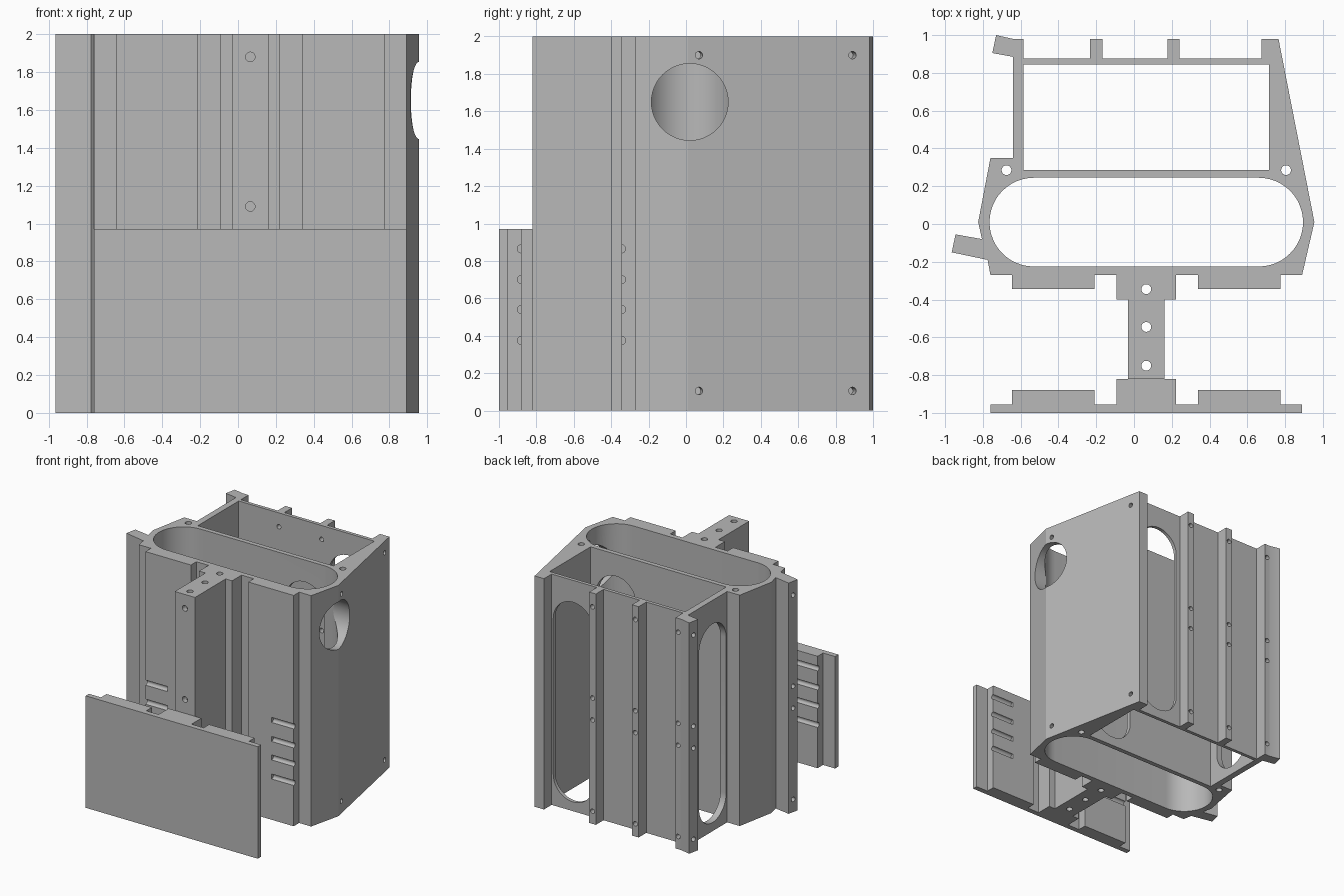
import bpy, bmesh, math
from mathutils import Vector

cube = bpy.data.objects.get("Cube")
if cube:
    bpy.data.objects.remove(cube, do_unlink=True)

MID = 0.065                       # symmetry plane of the front details
HOLE_Z = (0.11, 0.9, 1.09, 1.88)  # screw hole heights
GROOVE_Z = (0.375, 0.54, 0.7, 0.865)

grey = bpy.data.materials.new("plain_grey")
grey.use_nodes = True
colour = (0.48, 0.48, 0.48, 1)
grey.diffuse_color = colour
grey.node_tree.nodes["Principled BSDF"].inputs["Base Color"].default_value = colour


def prism(bm, points, offset):
    """Extrude a closed outline along an offset vector."""
    part = bmesh.new()
    face = part.faces.new([part.verts.new(p) for p in points])
    top = bmesh.ops.extrude_face_region(part, geom=[face])
    bmesh.ops.translate(part, vec=offset,
                        verts=[v for v in top["geom"] if isinstance(v, bmesh.types.BMVert)])
    bmesh.ops.recalc_face_normals(part, faces=part.faces[:])
    mesh = bpy.data.meshes.new("part")
    part.to_mesh(mesh)
    part.free()
    bm.from_mesh(mesh)
    bpy.data.meshes.remove(mesh)


def stadium(a, b, radius, n=24):
    """Outline of a slot from centre a to centre b."""
    a, b = Vector(a), Vector(b)
    start = math.atan2((b - a).y, (b - a).x) - math.pi / 2
    points = []
    for centre, base in ((b, start), (a, start + math.pi)):
        for i in range(n + 1):
            t = base + math.pi * i / n
            points.append(centre + radius * Vector((math.cos(t), math.sin(t))))
    return points


def drill(bm, start, direction, depth, radius, n=20):
    """Add a round cutter from a start point along a direction."""
    d = Vector(direction).normalized()
    u = d.orthogonal().normalized()
    w = d.cross(u)
    ring = [Vector(start) + radius * (u * math.cos(t) + w * math.sin(t))
            for t in (2 * math.pi * i / n for i in range(n))]
    prism(bm, ring, d * depth)


def make_object(name, bm):
    mesh = bpy.data.meshes.new(name)
    bm.to_mesh(mesh)
    bm.free()
    mesh.materials.append(grey)
    obj = bpy.data.objects.new(name, mesh)
    bpy.context.collection.objects.link(obj)
    return obj


def cut(obj, bm):
    """Subtract a set of cutters and bake the result."""
    cutter = make_object("cutter", bm)
    cutter.hide_render = True
    mod = obj.modifiers.new("cut", "BOOLEAN")
    mod.operation, mod.solver, mod.object = "DIFFERENCE", "EXACT", cutter
    mod.use_self = True
    bpy.context.view_layer.objects.active = obj
    bpy.ops.object.modifier_apply(modifier=mod.name)
    bpy.data.objects.remove(cutter, do_unlink=True)


def grooves(bm, y):
    """Short horizontal grooves at the outer ends of both pads."""
    for side in (-1, 1):
        for z in GROOVE_Z:
            drill(bm, (MID + side * 0.5, y, z), (side, 0, 0), 0.25, 0.022)


def mirrored(right_half):
    """Complete a half profile given as distances from the middle."""
    return [(MID - x, y) for x, y in reversed(right_half)] + \
           [(MID + x, y) for x, y in right_half]


# Main body profile: symmetric front with web and pads
front = mirrored([(0.097, -0.82), (0.097, -0.40), (0.158, -0.40), (0.158, -0.27),
                  (0.275, -0.27), (0.275, -0.345), (0.71, -0.345), (0.71, -0.27),
                  (0.825, -0.27)])
# Slanted right wall, rear ribs and angled left fins
rear = [(0.955, 0.01), (0.765, 0.98), (0.675, 0.98), (0.675, 0.875)]
for x in (0.21, -0.2):
    rear += [(x + 0.032, 0.875), (x + 0.032, 0.98), (x - 0.032, 0.98), (x - 0.032, 0.875)]
rear += [(-0.585, 0.875), (-0.585, 0.98), (-0.64, 0.98), (-0.73, 1.0), (-0.75, 0.905),
         (-0.64, 0.885), (-0.64, 0.35), (-0.76, 0.35), (-0.825, 0.01), (-0.805, -0.08),
         (-0.945, -0.055), (-0.965, -0.15), (-0.775, -0.19)]
bm = bmesh.new()
prism(bm, [(x, y, 0) for x, y in front + rear], (0, 0, 2))
body = make_object("main_body", bm)

# Vertical cavities
bm = bmesh.new()
prism(bm, [(p.x, p.y, -0.1) for p in stadium((-0.53, 0.01), (0.66, 0.01), 0.235)], (0, 0, 2.2))
box = [(-0.585, 0.285), (0.715, 0.285), (0.715, 0.845), (-0.585, 0.845)]
prism(bm, [(x, y, -0.1) for x, y in box], (0, 0, 2.2))
cut(body, bm)

# Tall rounded windows and the round side opening
bm = bmesh.new()
prism(bm, [(p.x, 0.15, p.y) for p in stadium((0.47, 0.27), (0.47, 1.62), 0.19)], (0, 0.78, 0))
prism(bm, [(-0.72, p.x, p.y) for p in stadium((0.55, 0.26), (0.55, 1.61), 0.185)], (0.2, 0, 0))
drill(bm, (0.6, 0.02, 1.65), (1, 0, 0), 0.5, 0.205, 48)
cut(body, bm)

# Vertical rod holes and pad grooves
bm = bmesh.new()
for x, y in ((-0.675, 0.285), (0.805, 0.285), (MID, -0.345), (MID, -0.545), (MID, -0.75)):
    drill(bm, (x, y, -0.1), (0, 0, 1), 2.2, 0.026)
grooves(bm, -0.345)
cut(body, bm)

# Screw holes in ribs, rear post, web, fins and right wall
bm = bmesh.new()
for z in HOLE_Z:
    for x in (0.21, -0.2, -0.61):
        depth = 0.16 if x < -0.5 else 0.25
        drill(bm, (x, 1.04, z), (0, -1, 0), depth, 0.02)
    drill(bm, (MID, -0.9, z), (0, 1, 0), 0.2, 0.025)
    drill(bm, (-0.78, 0.961, z), (1, -0.2, 0), 0.12, 0.02)
    drill(bm, (-1.0, -0.094, z), (1, -0.2, 0), 0.15, 0.02)
for z in (0.105, 1.9):
    for x, y in ((0.983, 0.077), (0.822, 0.898)):
        drill(bm, (x, y, z), (-1, -0.196, 0), 0.13, 0.02)
cut(body, bm)

# Front plate with matching pads and central hub
bm = bmesh.new()
plate_profile = mirrored([(0.158, -0.82), (0.158, -0.955), (0.275, -0.955), (0.275, -0.88),
                          (0.71, -0.88), (0.71, -0.955), (0.825, -0.955), (0.825, -1.0)])
prism(bm, [(x, y, 0) for x, y in plate_profile], (0, 0, 0.97))
plate = make_object("front_plate", bm)
bm = bmesh.new()
grooves(bm, -0.88)
cut(plate, bm)

# Smooth the round walls, keep the corners sharp
for obj in (body, plate):
    bpy.ops.object.select_all(action="DESELECT")
    obj.select_set(True)
    bpy.context.view_layer.objects.active = obj
    bpy.ops.object.shade_smooth_by_angle(angle=math.radians(20))
